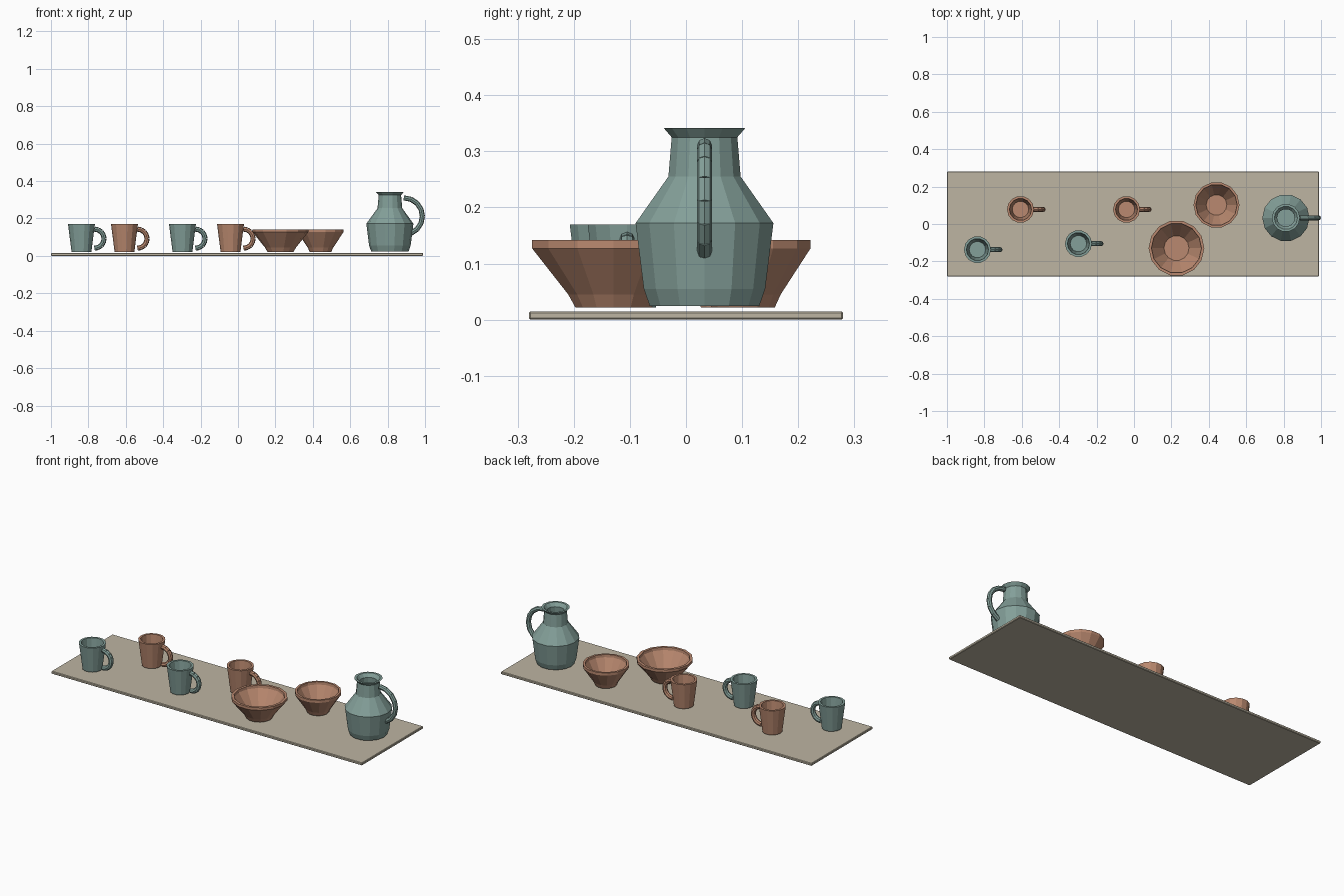
import bpy, bmesh
from math import sin, cos, pi
from mathutils import Vector

if "Cube" in bpy.data.objects:
    bpy.data.objects.remove(bpy.data.objects["Cube"], do_unlink=True)


def material(name, rgb):
    mat = bpy.data.materials.new(name)
    mat.use_nodes = True
    colour = (*rgb, 1)
    mat.diffuse_color = colour
    bsdf = next(n for n in mat.node_tree.nodes if n.type == "BSDF_PRINCIPLED")
    bsdf.inputs["Base Color"].default_value = colour
    return mat


TEAL = material("teal glaze", (0.23, 0.35, 0.32))
CLAY = material("clay glaze", (0.49, 0.25, 0.16))
BEIGE = material("beige board", (0.51, 0.46, 0.36))
SIDES = 14


def make_object(name, bm, mat, location):
    bmesh.ops.recalc_face_normals(bm, faces=bm.faces)
    mesh = bpy.data.meshes.new(name)
    bm.to_mesh(mesh)
    bm.free()
    obj = bpy.data.objects.new(name, mesh)
    obj.location = location
    mesh.materials.append(mat)
    bpy.context.collection.objects.link(obj)
    return obj


def vessel(name, profile, mat, x, y):
    """Turn a closed wall profile (outside up, inside down) around z."""
    bm = bmesh.new()
    rings = [[bm.verts.new((r * cos(2 * pi * i / SIDES), r * sin(2 * pi * i / SIDES), z))
              for i in range(SIDES)] for r, z in profile]
    for low, high in zip(rings, rings[1:]):
        for i in range(SIDES):
            j = (i + 1) % SIDES
            bm.faces.new((low[i], low[j], high[j], high[i]))
    bm.faces.new(rings[0])
    bm.faces.new(rings[-1])
    return make_object(name, bm, mat, (x, y, 0))


def handle(name, centre, radius, mat, steps=8, thick=0.0135):
    """Half loop of short straight clay pieces in the xz plane."""
    bm = bmesh.new()
    points = [Vector((radius * sin(pi * i / steps), 0, radius * cos(pi * i / steps)))
              for i in range(steps + 1)]
    for a, b in zip(points, points[1:]):
        turn = (b - a).to_track_quat("Z", "Y").to_matrix().to_4x4()
        turn.translation = (a + b) / 2
        bmesh.ops.create_cone(bm, cap_ends=True, segments=8, radius1=thick,
                              radius2=thick, depth=(b - a).length * 1.08, matrix=turn)
    return make_object(name, bm, mat, centre)


# Board with softened edges
bm = bmesh.new()
bmesh.ops.create_cube(bm, size=1)
bmesh.ops.scale(bm, vec=(1.99, 0.56, 0.015), verts=bm.verts)
board = make_object("board", bm, BEIGE, (-0.005, 0, 0.0075))
bevel = board.modifiers.new("soft edges", "BEVEL")
bevel.width = 0.003
bevel.segments = 1

# Mugs
MUG = [(0.053, 0.022), (0.072, 0.17), (0.059, 0.17), (0.044, 0.034)]
mugs = [("far_right_mug", TEAL, -0.837, -0.137), ("back_right_mug", CLAY, -0.607, 0.078),
        ("front_middle_mug", TEAL, -0.297, -0.105), ("back_middle_mug", CLAY, -0.04, 0.078)]
for name, mat, x, y in mugs:
    vessel(name, MUG, mat, x, y)
    handle(name + "_handle", (x + 0.07, y, 0.092), 0.051, mat)

# Bowls, the second narrower at the same height
BOWL = [(0.07, 0.022), (0.083, 0.045), (0.149, 0.127), (0.149, 0.142),
        (0.134, 0.142), (0.132, 0.127), (0.067, 0.036)]
for name, x, y, scale in (("large_bowl", 0.227, -0.129, 1), ("small_bowl", 0.441, 0.102, 0.825)):
    vessel(name, [(r * scale, z) for r, z in BOWL], CLAY, x, y)

# Jug with open flared neck
JUG = [(0.10, 0.024), (0.111, 0.055), (0.126, 0.172), (0.066, 0.255), (0.06, 0.325),
       (0.075, 0.342), (0.062, 0.342), (0.047, 0.322), (0.052, 0.25), (0.11, 0.17), (0.09, 0.04)]
vessel("jug", JUG, TEAL, 0.812, 0.033)
handle("jug_handle", (0.888, 0.033, 0.212), 0.098, TEAL)
